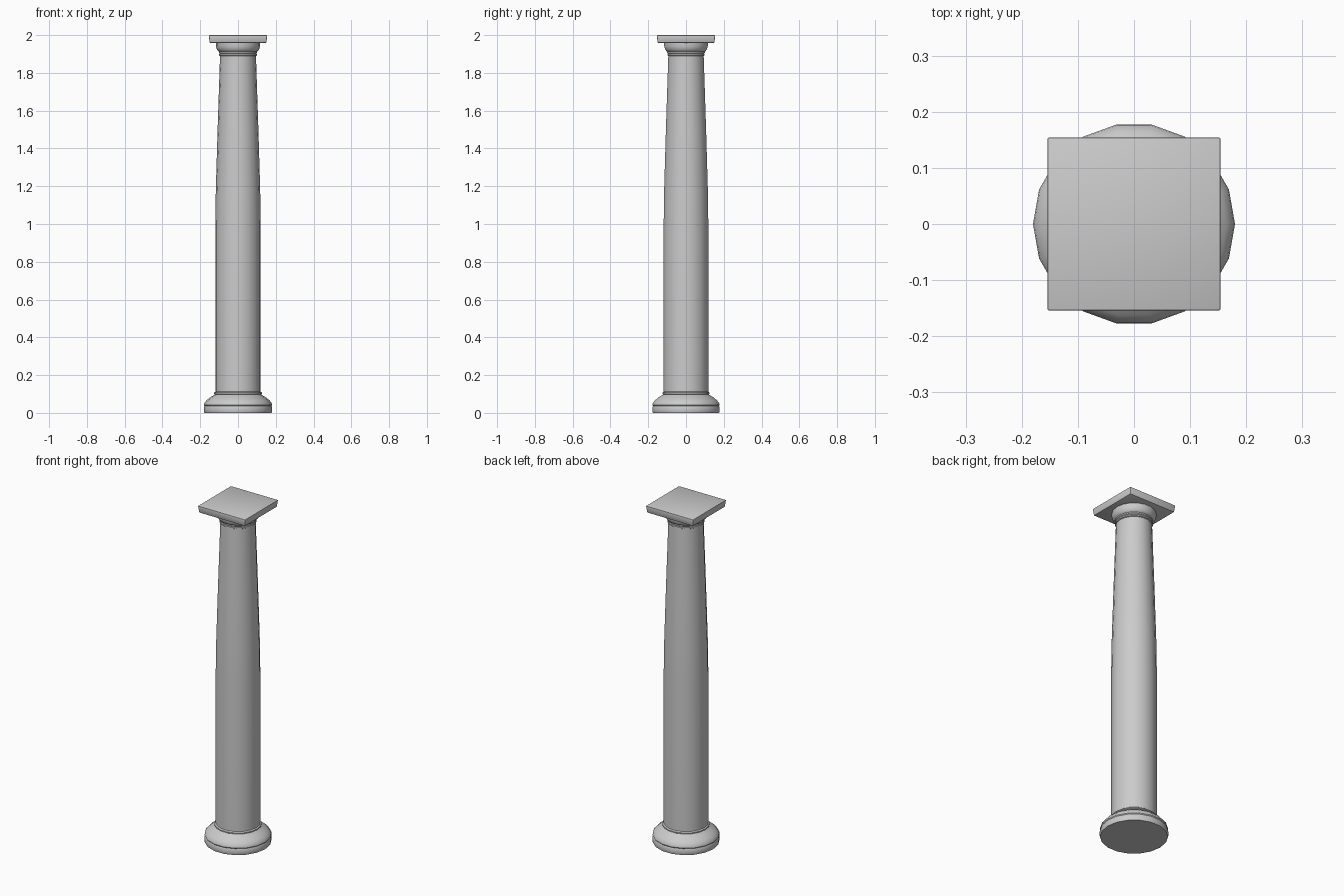
import bpy, bmesh, math

if "Cube" in bpy.data.objects:
    bpy.data.objects.remove(bpy.data.objects["Cube"])

SIDES = 18


def lathe(name, profile):
    """Closed turned part from (radius, height) points."""
    bm = bmesh.new()
    rings = []
    for r, z in profile:
        rings.append([bm.verts.new((r * math.cos(2 * math.pi * i / SIDES),
                                    r * math.sin(2 * math.pi * i / SIDES), z))
                      for i in range(SIDES)])
    for a, b in zip(rings, rings[1:]):
        for i in range(SIDES):
            j = (i + 1) % SIDES
            bm.faces.new((a[i], a[j], b[j], b[i]))
    bm.faces.new(rings[0][::-1])
    bm.faces.new(rings[-1])
    return finish(name, bm)


def finish(name, bm):
    me = bpy.data.meshes.new(name)
    bm.to_mesh(me)
    bm.free()
    ob = bpy.data.objects.new(name, me)
    bpy.context.collection.objects.link(ob)
    bpy.ops.object.select_all(action='DESELECT')
    ob.select_set(True)
    bpy.context.view_layer.objects.active = ob
    bpy.ops.object.shade_smooth_by_angle(angle=math.radians(35))
    return ob


# Round base: plinth disc, groove, sloping torus and collar
lathe("base", [(0.178, 0), (0.180, 0.004), (0.180, 0.032), (0.177, 0.037),
               (0.180, 0.042), (0.178, 0.053), (0.165, 0.068), (0.145, 0.084),
               (0.126, 0.095), (0.122, 0.098), (0.127, 0.101), (0.127, 0.107),
               (0.120, 0.112)])

# Shaft: straight below, tapering above
lathe("shaft", [(0.120, 0.10), (0.120, 1.0), (0.1175, 1.18),
                (0.108, 1.50), (0.095, 1.895)])

# Capital: neck ring and cushion
lathe("capital", [(0.095, 1.889), (0.100, 1.892), (0.100, 1.899), (0.096, 1.902),
                  (0.101, 1.906), (0.101, 1.913), (0.106, 1.916), (0.113, 1.926),
                  (0.117, 1.942), (0.117, 1.962)])

# Square slab on top, slightly narrower underneath
bm = bmesh.new()
bmesh.ops.create_cube(bm, size=1)
for v in bm.verts:
    half = 0.155 if v.co.z > 0 else 0.150
    v.co = (math.copysign(half, v.co.x), math.copysign(half, v.co.y),
            2.0 if v.co.z > 0 else 1.959)
bmesh.ops.bevel(bm, geom=bm.edges[:], offset=0.004, segments=2,
                profile=0.5, affect='EDGES')
finish("top_slab", bm)
